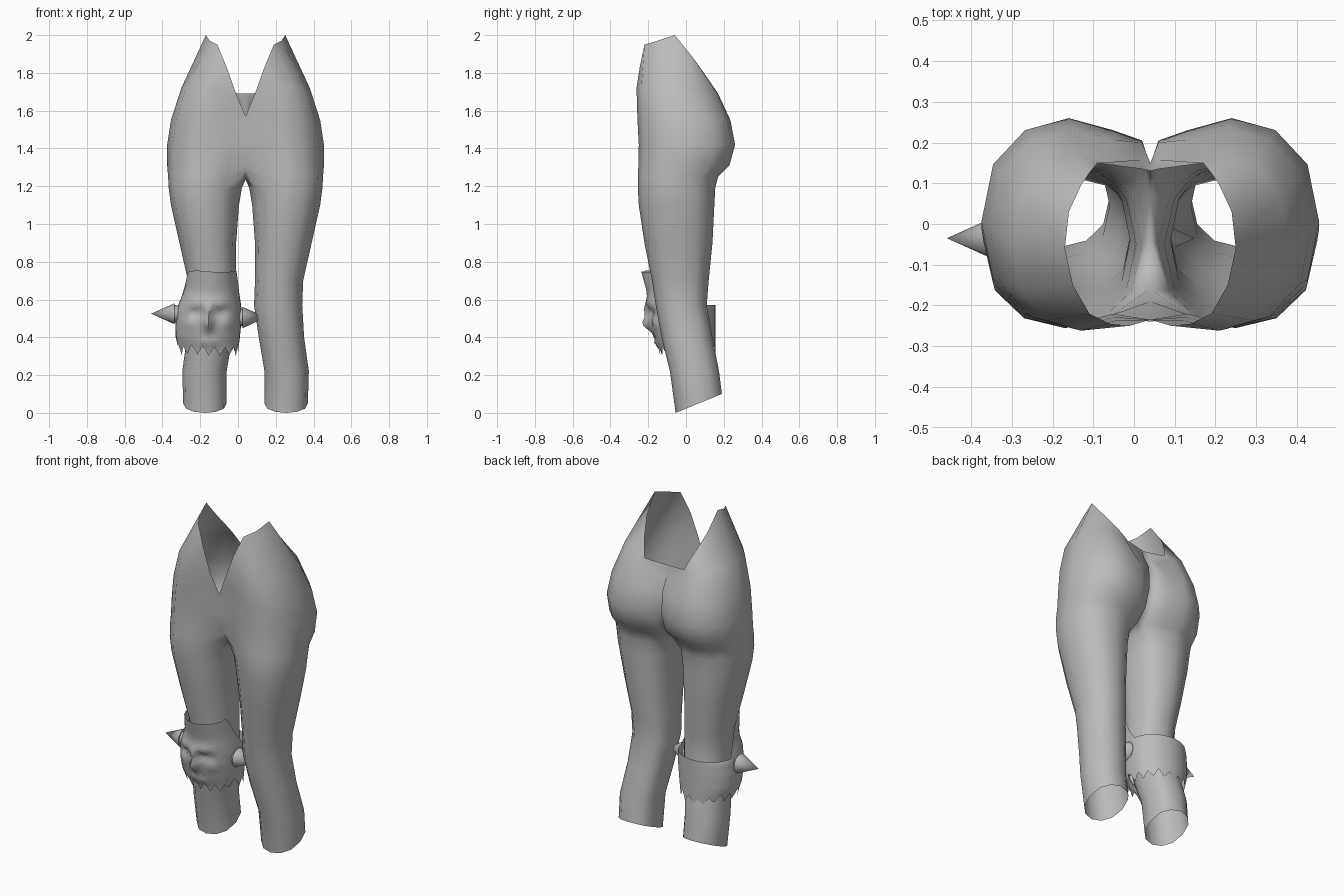
import bpy, bmesh, math, random
from mathutils import Matrix

if "Cube" in bpy.data.objects:
    bpy.data.objects.remove(bpy.data.objects["Cube"])

random.seed(4)
grey = bpy.data.materials.new("cloth_grey")
grey.diffuse_color = (0.5, 0.5, 0.5, 1)
grey.use_nodes = True
grey.node_tree.nodes["Principled BSDF"].inputs["Base Color"].default_value = grey.diffuse_color


def finish(bm, name, location=(0, 0, 0), angle=60):
    me = bpy.data.meshes.new(name)
    bm.to_mesh(me)
    bm.free()
    me.materials.append(grey)
    ob = bpy.data.objects.new(name, me)
    ob.location = location
    bpy.context.collection.objects.link(ob)
    bpy.ops.object.select_all(action='DESELECT')
    ob.select_set(True)
    bpy.context.view_layer.objects.active = ob
    bpy.ops.object.shade_smooth_by_angle(angle=math.radians(angle))
    return ob


def lerp_table(table, z):
    """Interpolate rows of a table keyed by the first column."""
    for a, b in zip(table, table[1:]):
        if z <= b[0]:
            t = max(0, (z - a[0]) / (b[0] - a[0]))
            return [p + (q - p) * t for p, q in zip(a[1:], b[1:])]
    return table[-1][1:]


# ---- trousers: one half lofted from rings, then mirrored ----
ANGLES = [135, 120, 90, 60, 30, 0, -30, -60, -90, -120, -150, 180, 150]
# waist rim, one point per column (the 180 column ends at the crotch)
RIM = [(.02, .135, 1.69), (.13, .15, 1.70), (.15, .125, 1.75), (.17, .095, 1.80),
       (.20, .03, 1.89), (.21, -.06, 2.0), (.19, -.15, 1.97), (.15, -.22, 1.95),
       (.10, -.245, 1.83), (.05, -.25, 1.69), (0, -.235, 1.57), None, (0, .13, 1.69)]
# z, outer, inner, front, back
LEG = [(0, .33, .10, -.055, .19), (.22, .335, .10, -.085, .175), (.40, .31, .07, -.13, .14),
       (.57, .30, .045, -.16, .11), (.70, .305, .05, -.18, .12), (.90, .35, .05, -.22, .14),
       (1.10, .395, .035, -.25, .15), (1.19, .407, .02, -.255, .155)]
# z, outer, inner, front, back, front midline y, back midline y, seat crease depth, rim gap
HIP = [(1.25, .41, .0, -.255, .17, -.16, .07, .04, .2),
       (1.31, .415, -.01, -.252, .23, -.19, .11, .06, .2),
       (1.42, .415, -.015, -.25, .26, -.235, .145, .06, .18),
       (1.55, .395, -.015, -.257, .235, -.24, .15, .05, .12),
       (1.72, .34, .0, -.262, .17, -.235, .138, .02, .06)]


def oval(a, o, i, f, b):
    s, c = math.sin(math.radians(a)), math.cos(math.radians(a))
    s = math.copysign(abs(s) ** .85, s)
    return (o + i) / 2 + (o - i) / 2 * c, (f + b) / 2 + (b - f) / 2 * s


bm = bmesh.new()
rings = []
for n, (z, *shape) in enumerate(LEG):
    ring = []
    for a in ANGLES:
        u, y = oval(a, *shape)
        ring.append(bm.verts.new((u, y, (y + .055) * .41 if n == 0 else z)))
    rings.append(ring)
for n, (z, o, i, f, b, mf, mb, crease, gap) in enumerate(HIP):
    ring = []
    for a, rim in zip(ANGLES, RIM):
        if a == 180:
            ring.append(bm.verts.new((0, -.04, 1.235)) if n == 0 else None)
            continue
        u, y = oval(a, o, i, f, b)
        if a == -150:
            u, y = 0, mf
        elif a == 150:
            u, y = 0, mb
        elif a == 135:
            u, y = .02, mb + crease
        lift = .025 if n == 0 and abs(a) == 150 else 0
        ring.append(bm.verts.new((u, y, min(z + lift, rim[2] - gap))))
    rings.append(ring)
rings.append([bm.verts.new(p) if p else None for p in RIM])
for lo, up in zip(rings, rings[1:]):
    for k in range(len(ANGLES)):
        m = (k + 1) % len(ANGLES)
        quad = (lo[k], up[k], up[m], lo[m])
        if None not in quad:
            bm.faces.new(quad)
trousers = finish(bm, "trousers", (.04, 0, 0), 80)
mirror = trousers.modifiers.new("mirror", 'MIRROR')
mirror.use_clip = True
mirror.merge_threshold = .002

# ---- knee mask: sleeve round one leg, with a face on its front ----
# front height, centre x, half width, front y
MASK = [(.32, -.155, .155, -.135), (.40, -.16, .17, -.17), (.48, -.157, .175, -.188),
        (.55, -.153, .172, -.20), (.65, -.14, .145, -.21), (.76, -.136, .135, -.24)]
# face bumps: x offset, z, x size, z size, push
BUMPS = [(0, .47, .022, .035, .045), (0, .54, .018, .04, .025), (-.065, .58, .05, .018, .014),
         (.065, .58, .05, .018, .014), (-.065, .53, .035, .016, -.02), (.065, .53, .035, .016, -.02),
         (0, .405, .05, .01, -.012), (0, .375, .05, .015, .012), (-.1, .47, .03, .03, .012),
         (.1, .47, .03, .03, .012)]
COLS, ROWS = 64, 20
teeth = [0 if k % 4 == 0 else (.045 if k % 4 == 2 else .025) for k in range(COLS)]
jitter = [random.uniform(-.012, .02) for _ in range(COLS // 4)]

bm = bmesh.new()
grid = []
for r in range(ROWS + 1):
    t = r / ROWS
    row = []
    for k in range(COLS):
        a = 2 * math.pi * k / COLS
        s, c = math.sin(a), math.cos(a)
        front = min(1, max(0, (.1 - s) / .5))
        front = front * front * (3 - 2 * front)
        edge = .31 + teeth[k] + jitter[k // 4]
        top = .57 + .18 * front + jitter[k // 4] * .5 * front
        z = edge + (top - edge) * t
        cx, hw, fy = lerp_table(MASK, z)
        x = cx + hw * c
        y = .01 + (.145 * s if s > 0 else (.01 - fy) * -abs(s) ** .75)
        if s < -.3:
            y -= sum(p * math.exp(-((x + .158 - bx) / sx) ** 2 - ((z - bz) / sz) ** 2)
                     for bx, bz, sx, sz, p in BUMPS)
        row.append(bm.verts.new((x, y, z)))
    grid.append(row)
for lo, up in zip(grid, grid[1:]):
    for k in range(COLS):
        m = (k + 1) % COLS
        bm.faces.new((lo[k], lo[m], up[m], up[k]))
finish(bm, "knee_mask", angle=70)

# ---- side spikes with their collars ----
for side, x, z in ((-1, -.335, .525), (1, .025, .505)):
    turn = Matrix.Rotation(side * math.pi / 2, 4, 'Y')
    bm = bmesh.new()
    for r1, r2, depth, shift in ((.04, .048, .03, -.012), (.056, 0, .125, .0625)):
        place = Matrix.Translation((x + side * shift, -.035, z)) @ turn
        bmesh.ops.create_cone(bm, cap_ends=True, segments=16, radius1=r1, radius2=r2,
                              depth=depth, matrix=place)
    finish(bm, "left_spike" if side < 0 else "right_spike", angle=40)
